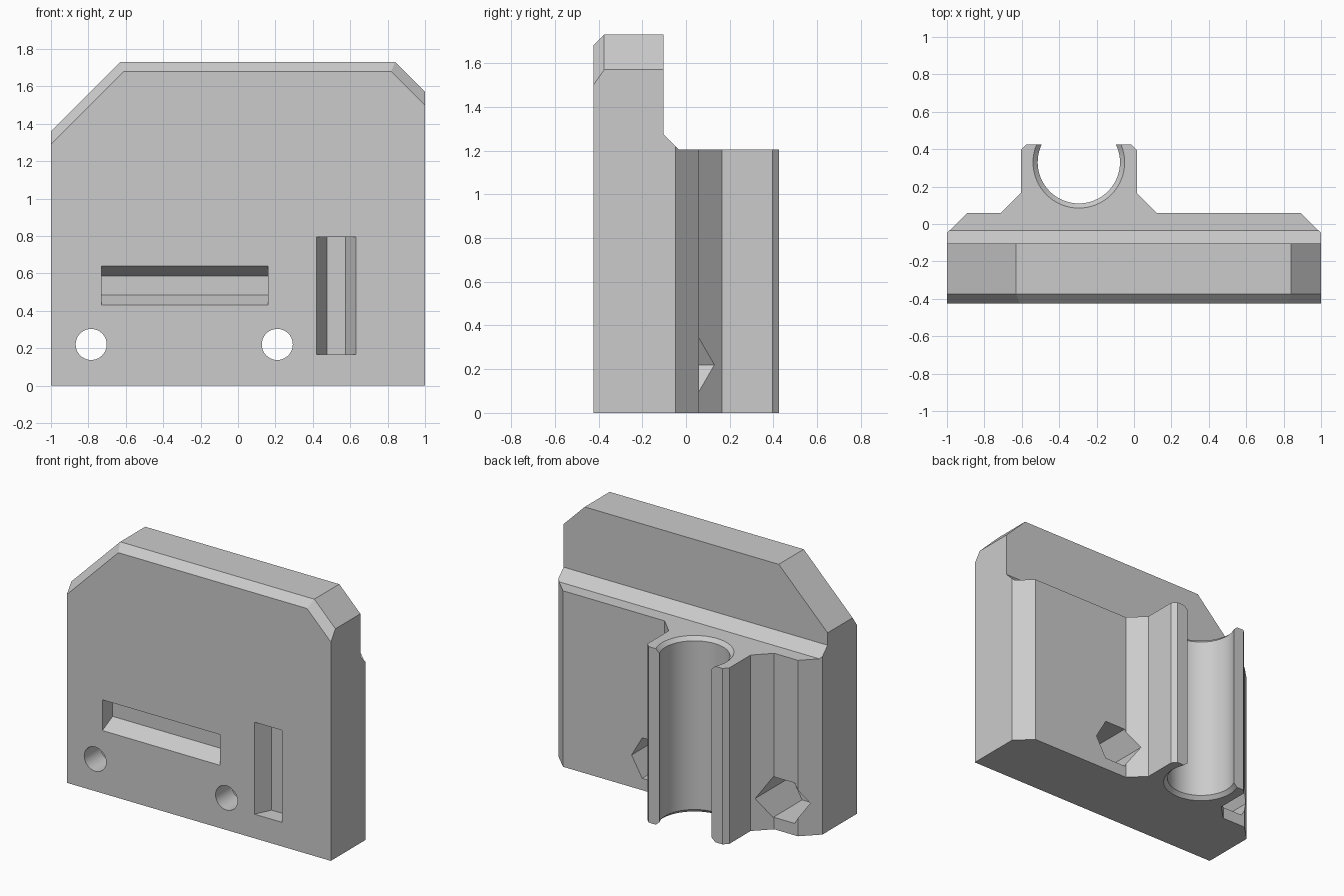
import bpy, bmesh, math
from mathutils import Vector

cube = bpy.data.objects.get("Cube")
if cube:
    bpy.data.objects.remove(cube, do_unlink=True)

grey = bpy.data.materials.new("plain grey")
grey.use_nodes = True
colour = (0.6, 0.6, 0.6, 1)
grey.diffuse_color = colour
grey.node_tree.nodes["Principled BSDF"].inputs["Base Color"].default_value = colour


def loft(name, rings):
    """Solid skinned through matching rings of points, capped at both ends."""
    bm = bmesh.new()
    loops = [[bm.verts.new(p) for p in ring] for ring in rings]
    n = len(loops[0])
    for a, b in zip(loops, loops[1:]):
        for i in range(n):
            j = (i + 1) % n
            bm.faces.new((a[i], a[j], b[j], b[i]))
    bm.faces.new(loops[0])
    bm.faces.new(loops[-1])
    bmesh.ops.recalc_face_normals(bm, faces=bm.faces)
    mesh = bpy.data.meshes.new(name)
    bm.to_mesh(mesh)
    bm.free()
    mesh.materials.append(grey)
    ob = bpy.data.objects.new(name, mesh)
    bpy.context.collection.objects.link(ob)
    return ob


def prism_y(name, outline, y0, y1):
    return loft(name, [[(x, y, z) for x, z in outline] for y in (y0, y1)])


def circle(cx, cy, r, n):
    return [(cx + r * math.cos(math.tau * i / n),
             cy + r * math.sin(math.tau * i / n)) for i in range(n)]


def carve(target, cutter, operation="DIFFERENCE"):
    cutter.hide_render = True
    mod = target.modifiers.new("cut", "BOOLEAN")
    mod.operation, mod.solver, mod.object = operation, "EXACT", cutter
    bpy.ops.object.select_all(action="DESELECT")
    bpy.context.view_layer.objects.active = target
    target.select_set(True)
    bpy.ops.object.modifier_apply(modifier=mod.name)
    bpy.data.objects.remove(cutter, do_unlink=True)


FRONT, BACK, TOP, SHELF = -0.424, 0.426, 1.73, 1.205

# Plan outline: plate with bevelled back corners and the rod clamp boss
plan = [(-1, FRONT), (1, FRONT), (1, -0.048), (0.89, 0.06), (0.12, 0.06),
        (0.015, 0.165), (0.015, 0.395), (-0.015, BACK),
        (-0.575, BACK), (-0.605, 0.395), (-0.605, 0.165),
        (-0.71, 0.06), (-0.89, 0.06), (-1, -0.048)]
body = loft("clamp_bracket", [[(x, y, z) for x, y in plan] for z in (0, TOP)])

# Cut corners at the top, with a bevel around the front edge
def silhouette(y, inset):
    d, s = inset * math.sqrt(2), inset * 0.41
    return [(x, y, z) for x, z in (
        (-1.1, -0.1), (1.1, -0.1), (1.1, 1.47 - d), (0.84 - s, TOP + 0 - inset),
        (-0.63 + s, TOP - inset), (-1.1, 1.26 - d))]

carve(body, loft("silhouette_cutter", [silhouette(FRONT - 0.05, 0.1),
                                       silhouette(FRONT + 0.05, 0),
                                       silhouette(0.7, 0)]), "INTERSECT")

# Sloped shelf behind the thin upper plate
shelf = [(-0.104, 1.275), (-0.034, SHELF), (0.7, SHELF), (0.7, 2), (-0.104, 2)]
carve(body, loft("shelf_cutter", [[(x, y, z) for y, z in shelf] for x in (-1.2, 1.2)]))

# Open rod bore with a small bevel at each end
bore = [(-0.05, 0.295), (0.025, 0.22), (SHELF - 0.025, 0.22), (SHELF + 0.05, 0.295)]
carve(body, loft("bore_cutter", [[(x, y, z) for x, y in circle(-0.295, 0.33, r, 64)]
                                 for z, r in bore]))

# Screw holes with hexagonal nut pockets from the back
for x in (-0.785, 0.21):
    carve(body, prism_y("screw_cutter", circle(x, 0.22, 0.083, 40), -0.6, 0.6))
    carve(body, prism_y("nut_cutter", circle(x, 0.22, 0.16, 6), -0.25, 0.3))

# Tapered slots in the front face; the long sides slope inward
def slot(length, across, upright):
    rings = []
    for y, taper in ((FRONT - 0.02, -0.01), (FRONT + 0.11, 0.055)):
        a, b = across[0] + taper, across[1] - taper
        ring = [(length[0], a), (length[1], a), (length[1], b), (length[0], b)]
        rings.append([(v, y, u) if upright else (u, y, v) for u, v in ring])
    carve(body, loft("slot_cutter", rings))

slot((-0.73, 0.16), (0.43, 0.64), False)
slot((0.165, 0.795), (0.42, 0.63), True)

bpy.ops.object.select_all(action="DESELECT")
body.select_set(True)
bpy.context.view_layer.objects.active = body
bpy.ops.object.shade_smooth_by_angle(angle=math.radians(25))
